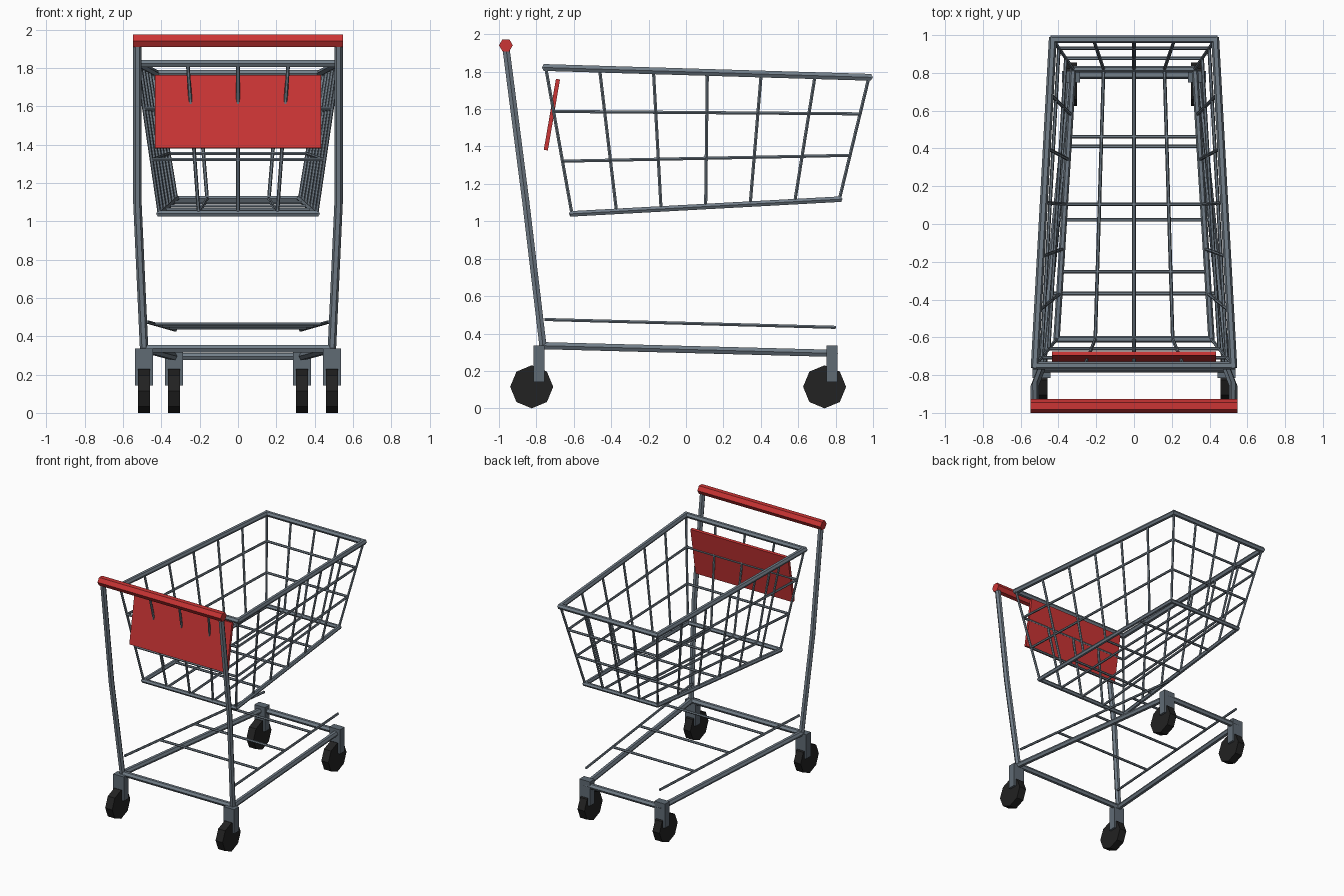
import bpy, bmesh, math
from mathutils import Vector as V

if "Cube" in bpy.data.objects:
    bpy.data.objects.remove(bpy.data.objects["Cube"])


def material(name, rgb):
    m = bpy.data.materials.new(name)
    m.diffuse_color = (*rgb, 1)
    m.use_nodes = True
    m.node_tree.nodes["Principled BSDF"].inputs["Base Color"].default_value = m.diffuse_color
    return m


STEEL = material("steel grey", (0.17, 0.21, 0.25))
BRACKET = material("bracket grey", (0.115, 0.145, 0.175))
RED = material("red plastic", (0.60, 0.035, 0.035))
BLACK = material("black rubber", (0.016, 0.016, 0.016))


def finish(name, bm, mat):
    bmesh.ops.recalc_face_normals(bm, faces=bm.faces[:])
    me = bpy.data.meshes.new(name)
    bm.to_mesh(me)
    bm.free()
    me.materials.append(mat)
    ob = bpy.data.objects.new(name, me)
    bpy.context.collection.objects.link(ob)
    return ob


def add_tube(bm, pts, r, sides=6, ext=0.0):
    """Prism swept along a gentle path, optionally lengthened at both ends."""
    pts = [V(p) for p in pts]
    d0, d1 = (pts[1] - pts[0]).normalized(), (pts[-1] - pts[-2]).normalized()
    pts[0] = pts[0] - d0 * ext
    pts[-1] = pts[-1] + d1 * ext
    rings = []
    for i, p in enumerate(pts):
        d = (pts[min(i + 1, len(pts) - 1)] - pts[max(i - 1, 0)]).normalized()
        ref = V((0, 0, 1)) if abs(d.z) < 0.8 else V((0, 1, 0))
        u = d.cross(ref).normalized()
        w = d.cross(u)
        rings.append([bm.verts.new(p + r * (u * math.cos(a) + w * math.sin(a)))
                      for a in (math.tau * k / sides for k in range(sides))])
    for a, b in zip(rings, rings[1:]):
        for k in range(sides):
            n = (k + 1) % sides
            bm.faces.new((a[k], a[n], b[n], b[k]))
    bm.faces.new(rings[0])
    bm.faces.new(rings[-1])


def tubes(name, paths, r, mat=STEEL, sides=6, ext=0.0):
    bm = bmesh.new()
    for p in paths:
        add_tube(bm, p, r, sides, ext)
    return finish(name, bm, mat)


def box(name, c, size, mat, tilt=0.0):
    bm = bmesh.new()
    bmesh.ops.create_cube(bm, size=1)
    bmesh.ops.scale(bm, vec=size, verts=bm.verts)
    ob = finish(name, bm, mat)
    ob.location = c
    ob.rotation_euler.x = tilt
    return ob


def loop(c):
    return [(c[i], c[(i + 1) % 4]) for i in range(4)]


def corners(xb, yb, zb, xf, yf, zf):
    return [V((-xb, yb, zb)), V((xb, yb, zb)), V((xf, yf, zf)), V((-xf, yf, zf))]


# basket rims
top = corners(0.525, -0.75, 1.822, 0.43, 0.978, 1.77)
bot = corners(0.41, -0.61, 1.04, 0.322, 0.82, 1.118)
tubes("basket_top_rim", loop(top), 0.021, ext=0.012)
tubes("basket_bottom_rim", loop(bot), 0.017, ext=0.01)

# basket wall wires: rising wires, then horizontal rings
W = 0.0095
rising = []
for i, n in enumerate((4, 6, 4, 6)):
    j = (i + 1) % 4
    for k in range(n):
        rising.append((bot[i].lerp(bot[j], k / n), top[i].lerp(top[j], k / n)))
tubes("basket_rising_wires", rising, W)
for k, t in enumerate((0.36, 0.70)):
    tubes(f"basket_ring_wire_{k + 1}", loop([b.lerp(a, t) for a, b in zip(top, bot)]), W)

# basket floor wires
floor = []
for t in (0.25, 0.5, 0.75):
    floor.append((bot[0].lerp(bot[1], t), bot[3].lerp(bot[2], t)))
    floor.append((bot[0].lerp(bot[3], t), bot[1].lerp(bot[2], t)))
tubes("basket_floor_wires", floor, W)

# red back panel
box("back_panel", (0, -0.717, 1.57), (0.866, 0.022, 0.385), RED, -math.atan2(0.065, 0.38))

# handle and uprights
tubes("push_handle", [((-0.547, -0.963, 1.941), (0.547, -0.963, 1.941))], 0.037, RED)
tubes("uprights", [((s * 0.525, -0.963, 1.93), (s * 0.525, -0.856, 1.1),
                    (s * 0.49, -0.765, 0.335)) for s in (-1, 1)], 0.022)

# lower frame and shelf
base = corners(0.49, -0.765, 0.335, 0.335, 0.79, 0.294)
tubes("lower_frame", loop(base), 0.022, ext=0.008)
shelf = corners(0.475, -0.757, 0.475, 0.327, 0.80, 0.433)
wires = [(shelf[0], shelf[3]), (shelf[1], shelf[2])]
for t in (0.25, 0.5, 0.75):
    wires.append((shelf[0].lerp(shelf[3], t), shelf[1].lerp(shelf[2], t)))
tubes("lower_shelf_wires", wires, W)

# casters: bracket and trailing eight-sided wheel
for end, x, y in (("front", 0.49, -0.786), ("rear", 0.333, 0.78)):
    for side, s in (("left", -1), ("right", 1)):
        box(f"{end}_{side}_caster_bracket", (s * x, y, 0.239), (0.094, 0.06, 0.194), BRACKET)
        c = V((s * x, y - 0.039, 0.115))
        h = V((0.031, 0, 0))
        tubes(f"{end}_{side}_wheel", [(c - h, c + h)], 0.115, BLACK, 8)
